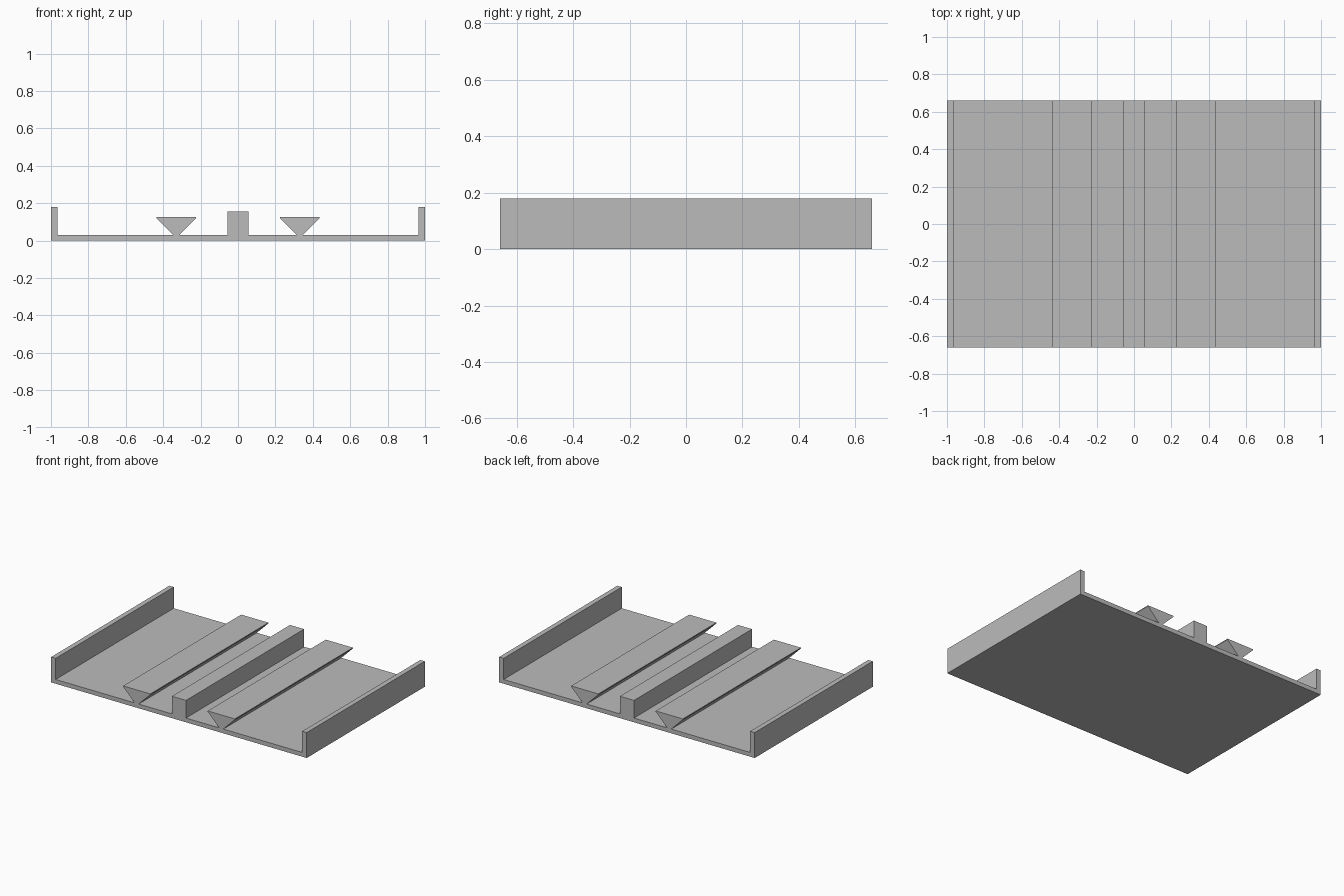
import bpy
import bmesh

cube = bpy.data.objects.get("Cube")
if cube:
    bpy.data.objects.remove(cube, do_unlink=True)

HALF_DEPTH = 0.66
FLOOR = 0.03

# Single plain grey
grey = bpy.data.materials.new("plain_grey")
grey.use_nodes = True
colour = (0.5, 0.5, 0.5, 1)
grey.diffuse_color = colour
grey.node_tree.nodes["Principled BSDF"].inputs["Base Color"].default_value = colour


def extrude_profile(name, profile):
    """Sweep an x-z outline along the full depth."""
    bm = bmesh.new()
    face = bm.faces.new([bm.verts.new((x, -HALF_DEPTH, z)) for x, z in profile])
    swept = bmesh.ops.extrude_face_region(bm, geom=[face])
    verts = [v for v in swept["geom"] if isinstance(v, bmesh.types.BMVert)]
    bmesh.ops.translate(bm, verts=verts, vec=(0, 2 * HALF_DEPTH, 0))
    bmesh.ops.recalc_face_normals(bm, faces=bm.faces)
    mesh = bpy.data.meshes.new(name)
    bm.to_mesh(mesh)
    bm.free()
    mesh.materials.append(grey)
    obj = bpy.data.objects.new(name, mesh)
    bpy.context.collection.objects.link(obj)
    return obj


# Tray: floor, side walls and central rib in one outline, mirrored about x = 0
half = [(1, 0), (1, 0.18), (0.965, 0.18), (0.965, FLOOR),
        (0.055, FLOOR), (0.055, 0.155)]
extrude_profile("tray", half + [(-x, z) for x, z in reversed(half)])

# Dovetail rails: narrow foot flaring to a wide flat top with a thin lip
rail_half = [(0.016, FLOOR), (0.106, 0.12), (0.106, 0.126)]
rail = rail_half + [(-x, z) for x, z in reversed(rail_half)]
for side, centre in (("left", 0.331), ("right", -0.331)):
    extrude_profile(side + "_rail", [(centre + x, z) for x, z in rail])
